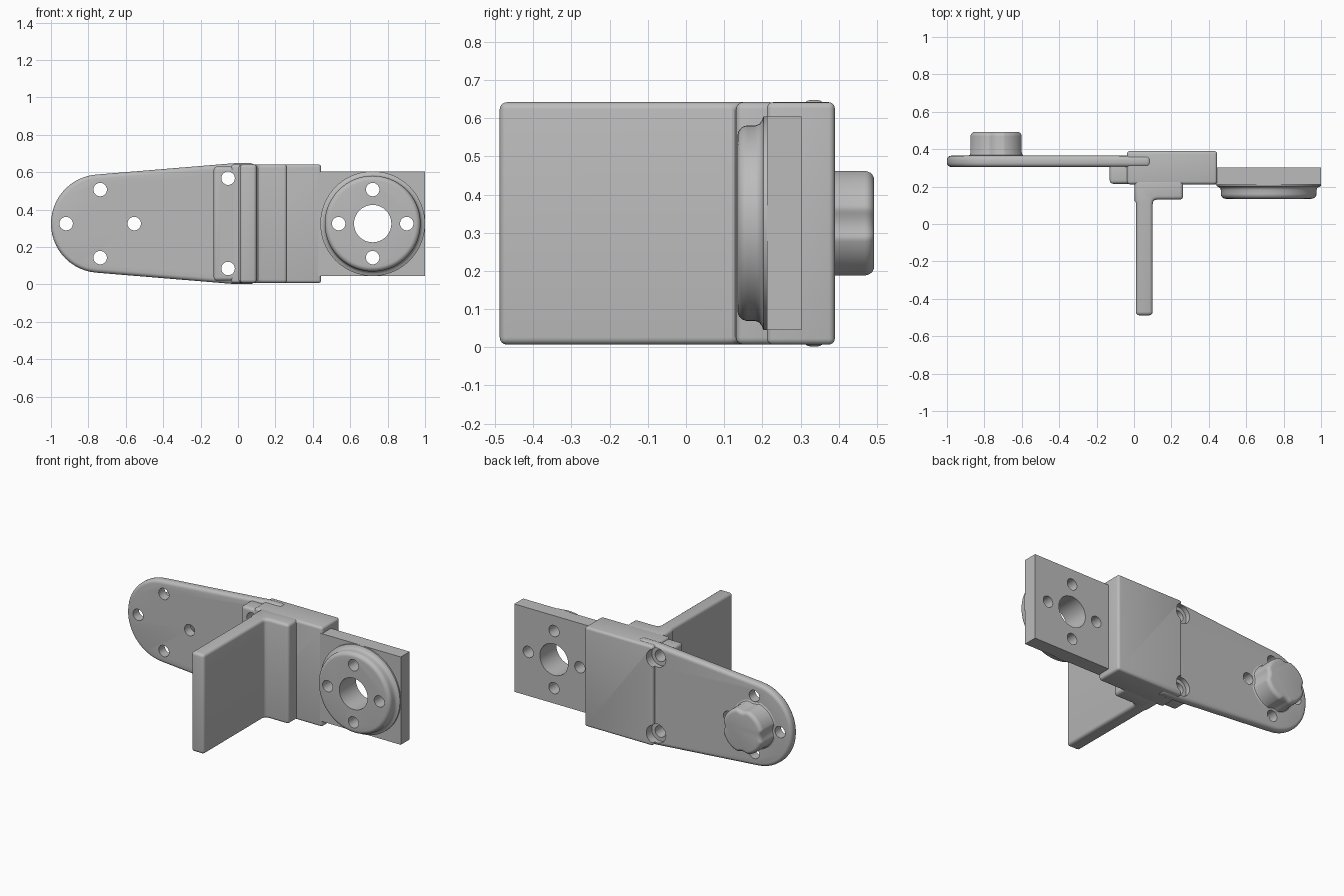
import bpy, bmesh
from math import cos, sin, pi, sqrt, radians

cube = bpy.data.objects.get("Cube")
if cube:
    bpy.data.objects.remove(cube, do_unlink=True)

grey = bpy.data.materials.new("light_grey")
grey.use_nodes = True
grey.diffuse_color = (0.5, 0.5, 0.5, 1)
grey.node_tree.nodes["Principled BSDF"].inputs["Base Color"].default_value = (0.5, 0.5, 0.5, 1)

MID = 0.325          # centre height
ARM_X, PLATE_X = -0.737, 0.72
BOLT, HOLE = 0.182, 0.036


def rings_to_object(name, rings):
    """Skin a stack of equal-length rings and cap both ends."""
    bm = bmesh.new()
    loops = [[bm.verts.new(p) for p in ring] for ring in rings]
    n = len(loops[0])
    for a, b in zip(loops, loops[1:]):
        for i in range(n):
            j = (i + 1) % n
            bm.faces.new((a[i], a[j], b[j], b[i]))
    bm.faces.new(loops[0])
    bm.faces.new(loops[-1])
    bmesh.ops.recalc_face_normals(bm, faces=bm.faces)
    mesh = bpy.data.meshes.new(name)
    bm.to_mesh(mesh)
    bm.free()
    mesh.materials.append(grey)
    ob = bpy.data.objects.new(name, mesh)
    bpy.context.collection.objects.link(ob)
    return ob


def prism(name, outline, lo, hi, axis):
    place = (lambda u, v, w: (u, w, v)) if axis == "Y" else (lambda u, v, w: (u, v, w))
    return rings_to_object(name, [[place(u, v, w) for u, v in outline] for w in (lo, hi)])


def box(name, x0, x1, y0, y1, z0, z1):
    return prism(name, [(x0, y0), (x1, y0), (x1, y1), (x0, y1)], z0, z1, "Z")


def lathe(name, x, z, profile, shape=lambda t: 0, n=64):
    """Rings round a y axis; profile holds (radius, y), shape adds a radius by angle."""
    angles = [2 * pi * i / n for i in range(n)]
    return rings_to_object(name, [[(x + (r + shape(t)) * cos(t), y, z + (r + shape(t)) * sin(t))
                                   for t in angles] for r, y in profile])


def apply(ob, mod):
    bpy.ops.object.select_all(action="DESELECT")
    ob.select_set(True)
    bpy.context.view_layer.objects.active = ob
    bpy.ops.object.modifier_apply(modifier=mod.name)


def round_edges(ob, width):
    mod = ob.modifiers.new("round", "BEVEL")
    mod.width, mod.segments = width, 4
    mod.limit_method, mod.angle_limit = "ANGLE", radians(40)
    apply(ob, mod)


def drill(ob, x, z, radius, y0=-1, y1=1):
    cutter = lathe("drill", x, z, [(radius, y0), (radius, y1)], n=32)
    cutter.hide_render = True
    mod = ob.modifiers.new("hole", "BOOLEAN")
    mod.operation, mod.object, mod.solver = "DIFFERENCE", cutter, "EXACT"
    apply(ob, mod)
    bpy.data.objects.remove(cutter, do_unlink=True)


def drill_bolt_circle(ob, x):
    for i in range(4):
        drill(ob, x + BOLT * cos(i * pi / 2), MID + BOLT * sin(i * pi / 2), HOLE)


def smooth(ob):
    bpy.ops.object.select_all(action="DESELECT")
    ob.select_set(True)
    bpy.context.view_layer.objects.active = ob
    bpy.ops.object.shade_smooth_by_angle(angle=radians(32))


# Tapered arm with a round end
arc = [(ARM_X + 0.263 * cos(t), MID + 0.263 * sin(t))
       for t in (radians(95 + 170 * i / 26) for i in range(27))]
arm = prism("arm", arc + [(-0.02, 0.002), (0.09, 0.002), (0.09, 0.648), (-0.02, 0.648)],
            0.305, 0.365, "Y")
round_edges(arm, 0.022)
drill_bolt_circle(arm, ARM_X)


# Scalloped knob on the back of the arm
def scallop(t):
    """Circle with four rounded bites at the bolt holes."""
    phi = (t + pi / 4) % (pi / 2) - pi / 4
    full, bite, blend = 0.143, 0.052, 0.02
    hit = bite ** 2 - (BOLT * sin(phi)) ** 2
    if hit < 0:
        return full
    near = BOLT * cos(phi) - sqrt(hit)
    h = max(blend - abs(full - near), 0) / blend
    return min(full, near) - h * h * blend / 4


knob_profile = [(0.012, 0.35), (0.012, 0.365), (0.004, 0.37), (0, 0.382)]
knob_profile += [(0.025 * (cos(a) - 1), 0.468 + 0.025 * sin(a))
                 for a in (i * pi / 10 for i in range(6))]
knob = lathe("knob", ARM_X, MID, knob_profile, scallop, 128)

# Clamp block and the tab in front of the arm
block = box("clamp_block", -0.037, 0.445, 0.212, 0.39, 0.007, 0.642)
round_edges(block, 0.016)
tab = box("front_tab", -0.13, 0.03, 0.215, 0.32, 0.02, 0.63)
round_edges(tab, 0.018)
for z in (0.085, 0.568):
    for part in (arm, block, tab):
        drill(part, -0.053, z, HOLE)
    for part in (arm, block):
        drill(part, -0.053, z, 0.06, 0.335, 1)

# Forward blade with its foot, as one angled profile
blade = prism("blade", [(0.01, -0.488), (0.1, -0.488), (0.1, 0.105), (0.103, 0.12), (0.111, 0.128),
                        (0.126, 0.131), (0.263, 0.131), (0.263, 0.24), (0.003, 0.24),
                        (0.003, 0.125), (0.01, 0.115)], 0.007, 0.642, "Z")
round_edges(blade, 0.02)

# Square mounting plate
plate = box("mounting_plate", 0.42, 1.0, 0.212, 0.302, 0.045, 0.605)

# Round flange in front of the plate, with a hollow neck and a rounded rim
flange_profile = [(0.28, 0.23), (0.28, 0.203), (0.268, 0.198), (0.26, 0.192), (0.256, 0.182)]
flange_profile += [(0.23 + 0.026 * cos(a), 0.162 - 0.027 * sin(a))
                   for a in (i * pi / 12 for i in range(7))]
flange = lathe("flange", PLATE_X, MID, flange_profile, n=72)
for part in (plate, flange):
    drill(part, PLATE_X, MID, 0.1)
    drill_bolt_circle(part, PLATE_X)

for part in (arm, knob, block, tab, blade, plate, flange):
    smooth(part)
